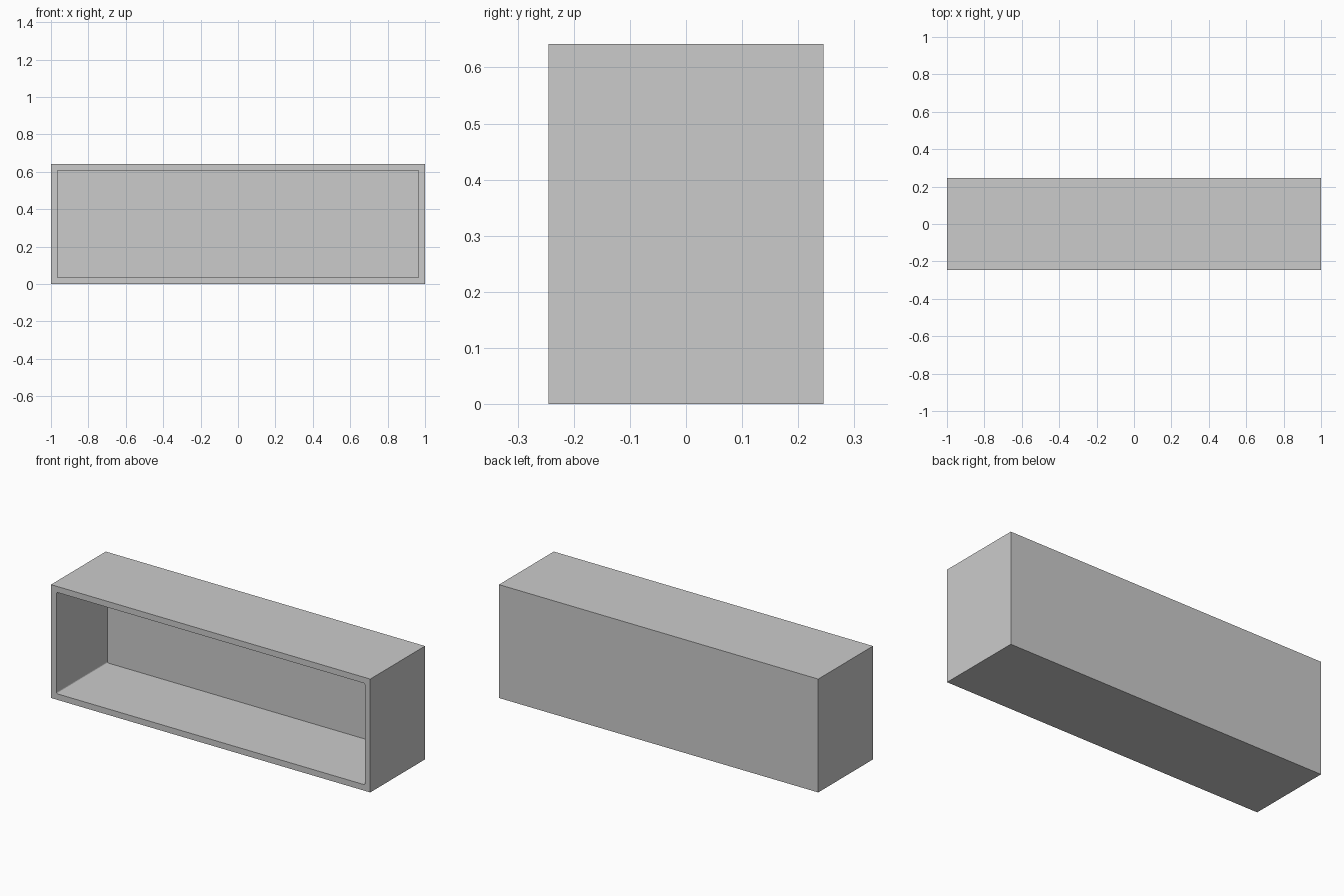
import bpy, bmesh

if "Cube" in bpy.data.objects:
    bpy.data.objects.remove(bpy.data.objects["Cube"])

W, D, H, T = 2.0, 0.49, 0.642, 0.034  # width, depth, height, wall thickness


def box(name, x, y, z, corner=0.0):
    """Box from (min, max) pairs; corner rounds the edges running along y."""
    bm = bmesh.new()
    bmesh.ops.create_cube(bm, size=1)
    for v in bm.verts:
        v.co = [lo if c < 0 else hi for c, (lo, hi) in zip(v.co, (x, y, z))]
    if corner:
        edges = [e for e in bm.edges
                 if abs(e.verts[0].co.y - e.verts[1].co.y) > 1e-4]
        bmesh.ops.bevel(bm, geom=edges, offset=corner, segments=3,
                        profile=0.5, affect='EDGES')
    mesh = bpy.data.meshes.new(name)
    bm.to_mesh(mesh)
    bm.free()
    obj = bpy.data.objects.new(name, mesh)
    bpy.context.collection.objects.link(obj)
    return obj


# Outer case
case = box("open_shelf_box", (-W / 2, W / 2), (-D / 2, D / 2), (0, H))

# Front recess with slightly eased corners, leaving a back panel
cutter = box("recess_cutter", (-W / 2 + T, W / 2 - T),
             (-D / 2 - 0.1, D / 2 - T), (T, H - T), corner=0.007)

cut = case.modifiers.new("recess", 'BOOLEAN')
cut.operation = 'DIFFERENCE'
cut.solver = 'EXACT'
cut.object = cutter

# Apply the cut and remove the helper
bpy.context.view_layer.objects.active = case
case.select_set(True)
bpy.ops.object.modifier_apply(modifier=cut.name)
bpy.data.objects.remove(cutter, do_unlink=True)
